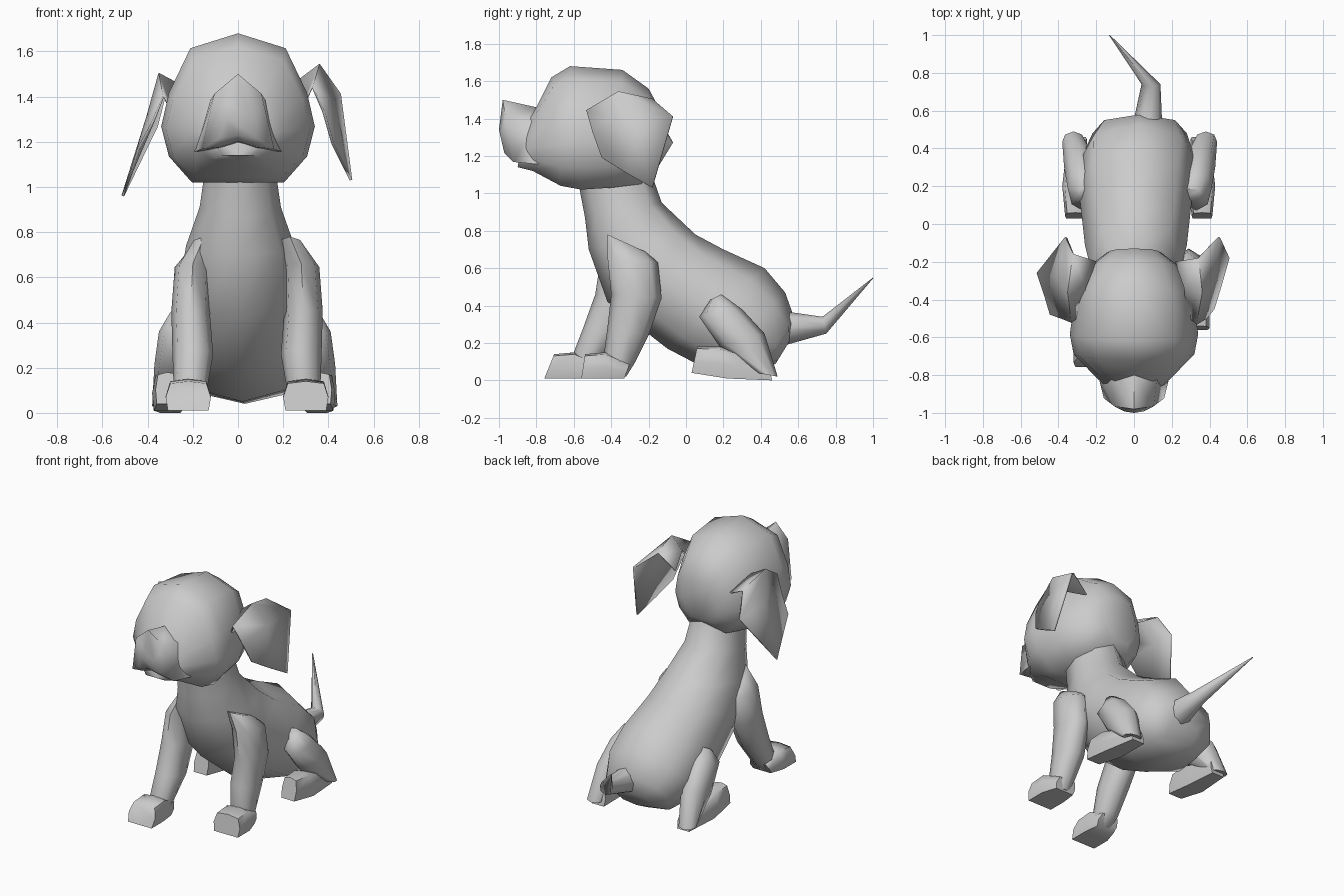
import bpy
import bmesh
import math

default_cube = bpy.data.objects.get("Cube")
if default_cube:
    bpy.data.objects.remove(default_cube, do_unlink=True)

# One plain coat colour
coat = bpy.data.materials.new("coat_grey")
coat.use_nodes = True
coat_colour = (0.6, 0.6, 0.6, 1)
coat.diffuse_color = coat_colour
coat.node_tree.nodes["Principled BSDF"].inputs["Base Color"].default_value = coat_colour

# Half cross-sections, from the top point down to the bottom point
ROUND = [(0, 1), (0.75, 0.7), (1, 0), (0.75, -0.7), (0, -1)]
SKULL = [(0, 1), (0.62, 0.8), (0.9, 0.2), (1, -0.25), (0.9, -0.65), (0.6, -1), (0, -1)]
SNOUT = [(0, 1), (0.65, 0.5), (1, -0.9), (0.5, -0.85), (0, -0.7)]
PAW = [(0, 1), (0.8, 0.85), (1, -0.1), (0.9, -1), (0, -1)]


def finish(name, bm):
    """Turn a bmesh into a smooth shaded coat-coloured object."""
    bmesh.ops.recalc_face_normals(bm, faces=bm.faces[:])
    mesh = bpy.data.meshes.new(name)
    bm.to_mesh(mesh)
    bm.free()
    mesh.materials.append(coat)
    part = bpy.data.objects.new(name, mesh)
    bpy.context.collection.objects.link(part)
    bpy.ops.object.select_all(action="DESELECT")
    part.select_set(True)
    bpy.context.view_layer.objects.active = part
    bpy.ops.object.shade_smooth_by_angle(angle=math.radians(65))
    return part


def loft(name, rings, section=ROUND):
    """Skin rings given as x, top y, top z, bottom y, bottom z, half width."""
    bm = bmesh.new()
    outline = section + [(-across, along) for across, along in section[-2:0:-1]]
    loops = []
    for x, top_y, top_z, low_y, low_z, width in rings:
        loop = []
        for across, along in outline:
            blend = (along + 1) / 2
            y = low_y + (top_y - low_y) * blend
            z = low_z + (top_z - low_z) * blend
            loop.append(bm.verts.new((x + across * width, y, z)))
        loops.append(loop)
    count = len(outline)
    for first, second in zip(loops, loops[1:]):
        for i in range(count):
            j = (i + 1) % count
            bm.faces.new((first[i], first[j], second[j], second[i]))
    bm.faces.new(loops[0])
    bm.faces.new(loops[-1])
    return finish(name, bm)


def sheet(name, rows):
    """Skin a thin flap through rows of points."""
    bm = bmesh.new()
    grid = [[bm.verts.new(point) for point in row] for row in rows]
    for upper, lower in zip(grid, grid[1:]):
        for i in range(len(upper) - 1):
            bm.faces.new((upper[i], upper[i + 1], lower[i + 1], lower[i]))
    flap = finish(name, bm)
    thickness = flap.modifiers.new("thickness", "SOLIDIFY")
    thickness.thickness = 0.012
    thickness.offset = 0
    return flap


def other_side(rings, shift, reach=0):
    """Mirror rings across x, sliding inwards and leaning forward at the foot."""
    def lean(y, z):
        return y - reach * (0.8 - z)
    return [(shift - x, lean(ty, tz), tz, lean(ly, lz), lz, width)
            for x, ty, tz, ly, lz, width in rings]


# Torso, from the neck to the rump
loft("torso", [
    (0.01, -0.2, 1.15, -0.58, 1.08, 0.15),
    (0.01, -0.13, 0.95, -0.54, 0.87, 0.18),
    (0.01, 0.05, 0.78, -0.52, 0.7, 0.24),
    (0.01, 0.2, 0.7, -0.42, 0.42, 0.27),
    (0.01, 0.42, 0.6, -0.1, 0.17, 0.3),
    (0.02, 0.53, 0.47, 0.13, 0.05, 0.31),
    (0.03, 0.58, 0.33, 0.38, 0.04, 0.25),
    (0.04, 0.56, 0.22, 0.48, 0.09, 0.13),
])

# Head
loft("head", [
    (0, -0.13, 1.43, -0.16, 1.14, 0.14),
    (0, -0.2, 1.56, -0.24, 1.05, 0.24),
    (0, -0.34, 1.66, -0.4, 1.03, 0.31),
    (0, -0.62, 1.68, -0.56, 1.02, 0.34),
    (0, -0.72, 1.62, -0.67, 1.04, 0.32),
    (0, -0.8, 1.46, -0.82, 1.12, 0.2),
    (0, -0.86, 1.4, -0.9, 1.14, 0.12),
], SKULL)

# Muzzle with a peaked nose and an arched lip
loft("muzzle", [
    (0, -0.68, 1.44, -0.66, 1.14, 0.22),
    (0, -0.8, 1.46, -0.8, 1.14, 0.19),
    (0, -0.98, 1.5, -0.92, 1.15, 0.16),
    (0, -1, 1.34, -0.97, 1.21, 0.08),
], SNOUT)

# Folded ears: root, ridge, fold and hanging edge
sheet("left_ear", [
    [(0.28, -0.48, 1.34), (0.27, -0.34, 1.47), (0.22, -0.2, 1.4)],
    [(0.33, -0.53, 1.44), (0.36, -0.36, 1.54), (0.34, -0.18, 1.5)],
    [(0.38, -0.5, 1.33), (0.42, -0.28, 1.38), (0.45, -0.07, 1.41)],
    [(0.42, -0.45, 1.19), (0.46, -0.32, 1.11), (0.5, -0.18, 1.03)],
])
sheet("right_ear", [
    [(-0.28, -0.48, 1.3), (-0.26, -0.34, 1.45), (-0.2, -0.2, 1.36)],
    [(-0.33, -0.52, 1.4), (-0.35, -0.36, 1.5), (-0.32, -0.16, 1.42)],
    [(-0.38, -0.5, 1.28), (-0.4, -0.28, 1.31), (-0.36, -0.07, 1.27)],
    [(-0.44, -0.48, 1.17), (-0.47, -0.38, 1.07), (-0.51, -0.26, 0.96)],
])

# Forelegs and front paws; the right one reaches further forward
foreleg = [
    (0.23, -0.42, 0.78, -0.2, 0.68, 0.06),
    (0.28, -0.42, 0.66, -0.15, 0.63, 0.08),
    (0.29, -0.4, 0.46, -0.13, 0.44, 0.085),
    (0.28, -0.42, 0.28, -0.2, 0.24, 0.09),
    (0.29, -0.44, 0.13, -0.27, 0.1, 0.075),
    (0.29, -0.42, 0.04, -0.32, 0.02, 0.07),
]
front_paw = [
    (0.29, -0.3, 0.09, -0.33, 0.01, 0.075),
    (0.3, -0.43, 0.15, -0.43, 0.01, 0.1),
    (0.3, -0.54, 0.14, -0.56, 0.01, 0.1),
]
loft("left_foreleg", foreleg)
loft("left_front_paw", front_paw, PAW)
loft("right_foreleg", other_side(foreleg, 0.08, 0.25))
loft("right_front_paw", other_side(front_paw, 0.08, 0.25), PAW)

# Folded hind legs and feet
thigh = [
    (0.31, 0.13, 0.43, 0.19, 0.46, 0.05),
    (0.33, 0.07, 0.34, 0.3, 0.38, 0.08),
    (0.35, 0.18, 0.18, 0.42, 0.25, 0.08),
    (0.38, 0.38, 0.04, 0.49, 0.02, 0.06),
]
hind_foot = [
    (0.35, 0.44, 0.1, 0.46, 0, 0.05),
    (0.36, 0.18, 0.18, 0.22, 0.01, 0.07),
    (0.36, 0.06, 0.18, 0.03, 0.04, 0.055),
]
loft("left_thigh", thigh)
loft("left_hind_foot", hind_foot, PAW)
loft("right_thigh", other_side(thigh, 0.06))
loft("right_hind_foot", other_side(hind_foot, 0.05), PAW)

# Tapered tail flicked to one side
loft("tail", [
    (0.07, 0.52, 0.37, 0.5, 0.18, 0.08),
    (0.09, 0.73, 0.34, 0.75, 0.25, 0.05),
    (-0.13, 1, 0.55, 1, 0.545, 0.003),
])
